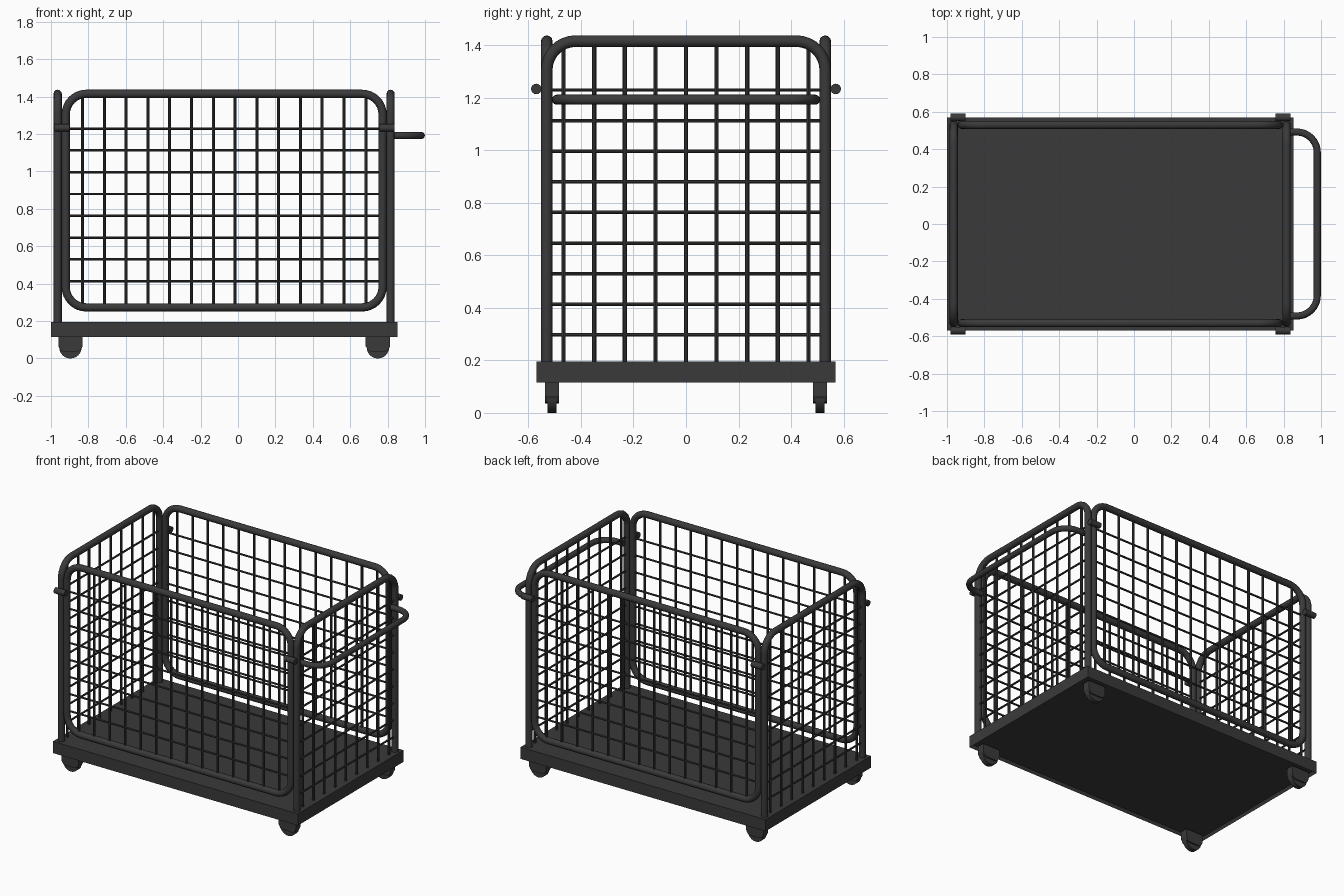
import bpy, bmesh, math
from mathutils import Vector

cube = bpy.data.objects.get("Cube")
if cube:
    bpy.data.objects.remove(cube, do_unlink=True)

steel = bpy.data.materials.new("dark_grey_steel")
steel.use_nodes = True
colour = (0.042, 0.042, 0.042, 1)
steel.diffuse_color = colour
steel.node_tree.nodes["Principled BSDF"].inputs["Base Color"].default_value = colour

CX = -0.074          # centre of the cage along x
LEFT, RIGHT = -0.964, 0.816
SIDE = 0.53          # tube centre line of front and back panels
DECK, TOP = 0.195, 1.415
TUBE = 0.022
PITCH = 0.1165


def finish(ob, smooth=True):
    ob.data.materials.clear()
    ob.data.materials.append(steel)
    if smooth:
        bpy.ops.object.select_all(action='DESELECT')
        ob.select_set(True)
        bpy.context.view_layer.objects.active = ob
        bpy.ops.object.shade_smooth_by_angle(angle=math.radians(40))
    return ob


def from_bmesh(name, bm, smooth=True):
    bmesh.ops.recalc_face_normals(bm, faces=bm.faces)
    mesh = bpy.data.meshes.new(name)
    bm.to_mesh(mesh)
    bm.free()
    ob = bpy.data.objects.new(name, mesh)
    bpy.context.collection.objects.link(ob)
    return finish(ob, smooth)


def rounded(points, radius, closed, steps=8):
    """Replace the corners of a right-angled path with arcs."""
    pts = [Vector(p) for p in points]
    out = []
    for i, p in enumerate(pts):
        if not closed and i in (0, len(pts) - 1):
            out.append(p)
            continue
        a = (pts[i - 1] - p).normalized()
        b = (pts[(i + 1) % len(pts)] - p).normalized()
        for k in range(steps + 1):
            t = k / steps * math.pi / 2
            out.append(p + radius * (a * (1 - math.sin(t)) + b * (1 - math.cos(t))))
    return out


def tube(name, points, radius, bend, closed=False):
    path = rounded(points, bend, closed)
    curve = bpy.data.curves.new(name, 'CURVE')
    curve.dimensions = '3D'
    curve.bevel_depth = radius
    curve.bevel_resolution = 4
    curve.use_fill_caps = True
    spline = curve.splines.new('POLY')
    spline.points.add(len(path) - 1)
    for sp, p in zip(spline.points, path):
        sp.co = (*p, 1)
    spline.use_cyclic_u = closed
    ob = bpy.data.objects.new(name, curve)
    bpy.context.collection.objects.link(ob)
    bpy.ops.object.select_all(action='DESELECT')
    ob.select_set(True)
    bpy.context.view_layer.objects.active = ob
    bpy.ops.object.convert(target='MESH')
    return finish(bpy.context.object)


def add_rod(bm, a, b, radius, sides=8):
    a, b = Vector(a), Vector(b)
    d = b - a
    m = d.to_track_quat('Z', 'Y').to_matrix().to_4x4()
    m.translation = (a + b) / 2
    bmesh.ops.create_cone(bm, cap_ends=True, segments=sides, radius1=radius,
                          radius2=radius, depth=d.length, matrix=m)


# Platform: a shallow tray with a recessed underside
bm = bmesh.new()
bmesh.ops.create_cube(bm, size=1)
for v in bm.verts:
    v.co = (v.co.x * 1.853 + CX, v.co.y * 1.14, v.co.z * 0.08 + 0.155)
bm.faces.ensure_lookup_table()
under = min(bm.faces, key=lambda f: f.calc_center_median().z)
bmesh.ops.inset_region(bm, faces=[under], thickness=0.015)
for v in under.verts:
    v.co.z += 0.02
from_bmesh("platform", bm, False)

# End frames: upside-down U tubes standing on the platform, with mesh
for label, x in (("right", LEFT), ("left", RIGHT)):
    tube(label + "_end_frame", [(x, -SIDE, DECK - 0.01), (x, -SIDE, TOP),
                                (x, SIDE, TOP), (x, SIDE, DECK - 0.01)], TUBE, 0.11)
    bm = bmesh.new()
    for i in range(9):
        y = (i - 4) * PITCH
        add_rod(bm, (x, y, DECK), (x, y, TOP), 0.008)
        z = 0.297 + i * PITCH
        add_rod(bm, (x, -SIDE, z), (x, SIDE, z), 0.0065)
    from_bmesh(label + "_end_mesh", bm)

# Front and back panels: closed rounded tube loops with mesh
x0, x1 = LEFT + 0.043, RIGHT - 0.043
z0 = 0.273
for label, y in (("front", -SIDE), ("back", SIDE)):
    tube(label + "_panel_frame", [(x0, y, z0), (x1, y, z0), (x1, y, TOP), (x0, y, TOP)],
         TUBE, 0.11, True)
    bm = bmesh.new()
    for i in range(14):
        x = CX + (i - 6.5) * PITCH
        add_rod(bm, (x, y, z0), (x, y, TOP), 0.008)
    for i in range(1, 9):
        z = 0.297 + i * PITCH
        add_rod(bm, (x0, y, z), (x1, y, z), 0.0065)
    from_bmesh(label + "_panel_mesh", bm)

    # Latch barrels bridging the panel and end frames
    for side, x in (("right", -0.942), ("left", 0.796)):
        bm = bmesh.new()
        ly = math.copysign(0.57, y)
        add_rod(bm, (x - 0.04, ly, 1.233), (x + 0.04, ly, 1.233), 0.02, 16)
        from_bmesh(f"{label}_{side}_latch", bm)

# Push handle
tube("push_handle", [(RIGHT, -0.492, 1.192), (0.98, -0.492, 1.192),
                     (0.98, 0.492, 1.192), (RIGHT, 0.492, 1.192)], 0.019, 0.11)

# Casters: tapered housing and wheel
HALF = [(0.065, 0.12), (0.065, 0.065), (0.052, 0.042), (0.035, 0.036)]
outline = HALF + [(-x, z) for x, z in reversed(HALF)]
for end, x in (("right", -0.896), ("left", 0.748)):
    for label, y in (("front", -0.51), ("back", 0.51)):
        bm = bmesh.new()
        face = bm.faces.new([bm.verts.new((x + px, y - 0.026, pz)) for px, pz in outline])
        side = bmesh.ops.extrude_face_region(bm, geom=[face])
        moved = [g for g in side["geom"] if isinstance(g, bmesh.types.BMVert)]
        bmesh.ops.translate(bm, verts=moved, vec=(0, 0.052, 0))
        from_bmesh(f"{label}_{end}_caster_fork", bm, False)
        bm = bmesh.new()
        add_rod(bm, (x, y - 0.017, 0.06), (x, y + 0.017, 0.06), 0.06, 24)
        from_bmesh(f"{label}_{end}_caster_wheel", bm)
